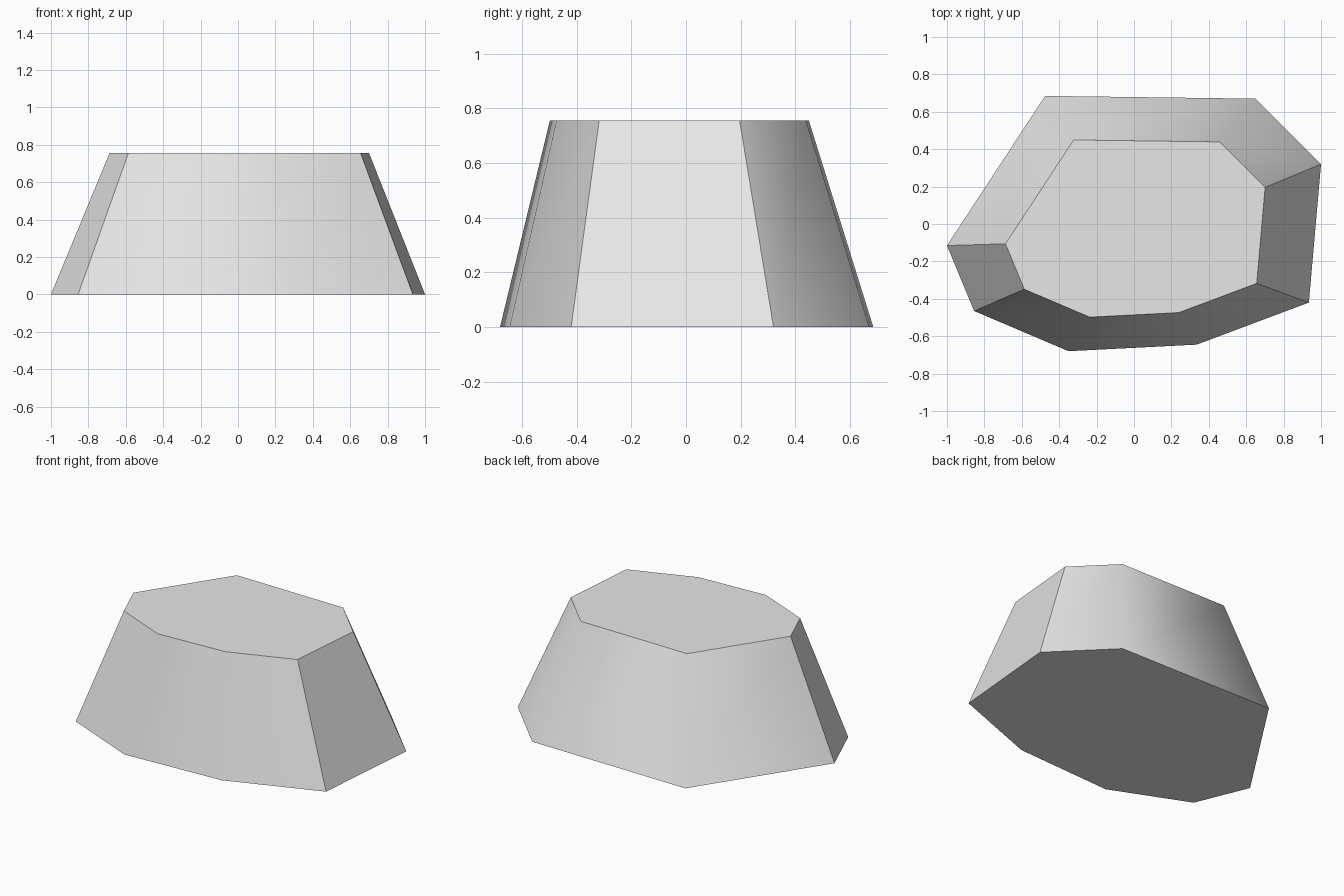
import bpy
import bmesh

default = bpy.data.objects.get("Cube")
if default:
    bpy.data.objects.remove(default, do_unlink=True)

# Plain grey material
grey = bpy.data.materials.new("light grey")
grey.use_nodes = True
colour = (0.8, 0.8, 0.8, 1.0)
grey.diffuse_color = colour
grey.node_tree.nodes["Principled BSDF"].inputs["Base Color"].default_value = colour

# Footprint outline, counter-clockwise; True marks a hard corner
OUTLINE = [
    (-1.0, -0.115, True), (-0.855, -0.465, True),
    (-0.35, -0.68, False), (0.335, -0.645, False),
    (0.935, -0.42, True), (1.0, 0.32, True),
    (0.65, 0.67, False), (-0.475, 0.685, False),
]
HEIGHT = 0.755
TAPER = 0.694
SHIFT_X, SHIFT_Y = 0.007, -0.026

# Tapered block: the top ring is the footprint scaled and shifted
bm = bmesh.new()
bottom = [bm.verts.new((x, y, 0)) for x, y, hard in OUTLINE]
top = [bm.verts.new((x * TAPER + SHIFT_X, y * TAPER + SHIFT_Y, HEIGHT))
       for x, y, hard in OUTLINE]
bm.faces.new(list(reversed(bottom)))
bm.faces.new(top)
count = len(OUTLINE)
for i in range(count):
    j = (i + 1) % count
    bm.faces.new((bottom[i], bottom[j], top[j], top[i]))

# Rounded front and back walls, crisp rims and hard corners
for face in bm.faces:
    face.smooth = True
for ring in (bottom, top):
    for i in range(count):
        bm.edges.get((ring[i], ring[(i + 1) % count])).smooth = False
for i, (x, y, hard) in enumerate(OUTLINE):
    bm.edges.get((bottom[i], top[i])).smooth = not hard

mesh = bpy.data.meshes.new("tapered_block")
bm.to_mesh(mesh)
bm.free()
mesh.materials.append(grey)
block = bpy.data.objects.new("tapered_block", mesh)
bpy.context.collection.objects.link(block)
